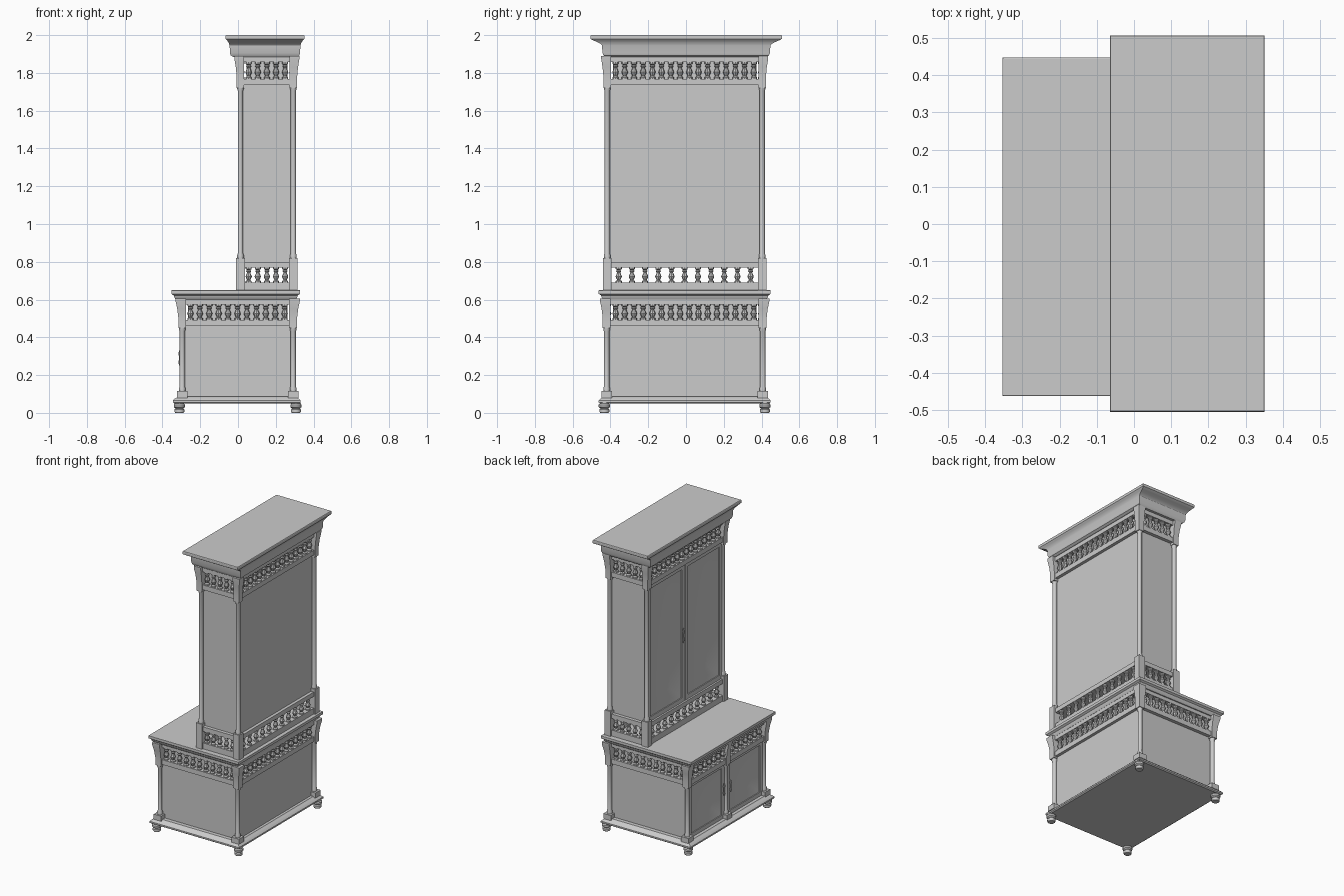
import bpy, bmesh
from math import sin, cos, tau

cube = bpy.data.objects.get("Cube")
if cube:
    bpy.data.objects.remove(cube)

grey = bpy.data.materials.new("plain grey")
grey.use_nodes = True
GREY = (0.6, 0.6, 0.6, 1)
grey.diffuse_color = GREY
grey.node_tree.nodes["Principled BSDF"].inputs["Base Color"].default_value = GREY
CY = -0.007  # centre line of the carcass in y


def finish(name, bm):
    bmesh.ops.recalc_face_normals(bm, faces=bm.faces)
    mesh = bpy.data.meshes.new(name)
    bm.to_mesh(mesh)
    bm.free()
    mesh.materials.append(grey)
    obj = bpy.data.objects.new(name, mesh)
    bpy.context.collection.objects.link(obj)
    bpy.ops.object.select_all(action="DESELECT")
    bpy.context.view_layer.objects.active = obj
    obj.select_set(True)
    bpy.ops.object.shade_smooth_by_angle()
    return obj


def loft(bm, loops):
    """Skin a list of closed loops and cap both ends."""
    rings = [[bm.verts.new(p) for p in loop] for loop in loops]
    n = len(rings[0])
    for a, b in zip(rings, rings[1:]):
        for i in range(n):
            j = (i + 1) % n
            bm.faces.new((a[i], a[j], b[j], b[i]))
    bm.faces.new(rings[0])
    bm.faces.new(rings[-1])


def flat_rect(x0, x1, y0, y1, z):
    return [(x0, y0, z), (x1, y0, z), (x1, y1, z), (x0, y1, z)]


def box(bm, x0, x1, y0, y1, z0, z1):
    loft(bm, [flat_rect(x0, x1, y0, y1, z) for z in (z0, z1)])


def lathe(bm, x, y, profile, n=10):
    loft(bm, [[(x + r * cos(tau * i / n), y + r * sin(tau * i / n), z)
               for i in range(n)] for r, z in profile])


def moulding(name, cx, cy, profile):
    """Rectangular moulding from (half x, half y, z) steps."""
    bm = bmesh.new()
    loft(bm, [flat_rect(cx - hx, cx + hx, cy - hy, cy + hy, z) for hx, hy, z in profile])
    finish(name, bm)


def slab(name, *dims):
    bm = bmesh.new()
    box(bm, *dims)
    finish(name, bm)


# Turned baluster: (radius, height fraction)
BALUSTER = [(0.016, 0), (0.016, 0.1), (0.008, 0.16), (0.013, 0.28), (0.017, 0.4),
            (0.012, 0.55), (0.008, 0.66), (0.014, 0.76), (0.009, 0.84), (0.016, 0.9), (0.016, 1)]


def balustrade(name, x0, x1, hy, low, z0, z1, high, nx, ny):
    """Rails and balusters on all four sides of a rectangle."""
    rails, turned = bmesh.new(), bmesh.new()
    y0, y1, t = CY - hy, CY + hy, 0.018
    for a, b in ((low, z0), (z1, high)):
        for y in (y0, y1):
            box(rails, x0 - t, x1 + t, y - t, y + t, a, b)
        for x in (x0, x1):
            box(rails, x - t, x + t, y0 - t, y1 + t, a, b)
    spots = [(x0 + (x1 - x0) * (i + 0.8) / (nx + 0.6), y) for i in range(nx) for y in (y0, y1)]
    spots += [(x, y0 + (y1 - y0) * (i + 0.8) / (ny + 0.6)) for i in range(ny) for x in (x0, x1)]
    for x, y in spots:
        lathe(turned, x, y, [(r, z0 + f * (z1 - z0)) for r, f in BALUSTER], 8)
    finish(name + "_rails", rails)
    finish(name + "_balusters", turned)


def corners(x0, x1, hy):
    return [(x, CY + s * hy, sx, s) for x, sx in ((x0, -1), (x1, 1)) for s in (-1, 1)]


def blocks(name, places, half, z0, z1, flare=0.0):
    """Square blocks; the outer sides can flare out towards the top."""
    bm = bmesh.new()
    for x, y, sx, sy in places:
        loops = []
        for f, z in ((0, z0), (0, z0 + 0.35 * (z1 - z0)), (0.4, z0 + 0.65 * (z1 - z0)),
                     (1, z1 - 0.015), (1, z1)):
            e = flare * f
            loops.append(flat_rect(x - half - e * (sx < 0), x + half + e * (sx > 0),
                                   y - half - e * (sy < 0), y + half + e * (sy > 0), z))
        loft(bm, loops)
    finish(name, bm)


def posts(name, places, r, z0, z1):
    bm = bmesh.new()
    for x, y, *_ in places:
        lathe(bm, x, y, [(r * 1.25, z0), (r * 1.25, z0 + 0.015), (r, z0 + 0.025),
                         (r, z1 - 0.025), (r * 1.25, z1 - 0.015), (r * 1.25, z1)], 16)
    finish(name, bm)


def door(name, x, y0, y1, z0, z1, frame, bevel, depth):
    """Door on the -x side with a wide bevel down to a sunken panel."""
    bm = bmesh.new()

    def rect(px, m):
        return [(px, y0 + m, z0 + m), (px, y1 - m, z0 + m), (px, y1 - m, z1 - m), (px, y0 + m, z1 - m)]
    loft(bm, [rect(x + 0.04, 0), rect(x, 0), rect(x, frame), rect(x + 0.006, frame),
              rect(x + depth, frame + bevel)])
    finish(name, bm)


# Feet
lower = corners(-0.295, 0.292, 0.413)
feet = bmesh.new()
for x, y, sx, sy in lower:
    lathe(feet, x + 0.015 * sx, y + 0.012 * sy,
          [(0.022, 0), (0.026, 0.006), (0.026, 0.018), (0.021, 0.024), (0.03, 0.031),
           (0.03, 0.043), (0.024, 0.05), (0.024, 0.056)], 16)
finish("feet", feet)

# Lower cabinet
moulding("base_moulding", -0.007, CY, [(0.33, 0.447, 0.05), (0.338, 0.455, 0.056), (0.338, 0.455, 0.066),
                                       (0.328, 0.445, 0.076), (0.318, 0.435, 0.08), (0.31, 0.427, 0.088)])
slab("lower_body", -0.26, 0.285, CY - 0.4, CY + 0.4, 0.08, 0.47)
slab("lower_frieze_back", -0.265, 0.262, CY - 0.38, CY + 0.38, 0.46, 0.61)
middle = [(-0.295, CY, -1, 0)]
blocks("lower_base_blocks", lower + middle, 0.028, 0.08, 0.115)
posts("lower_posts", lower + middle, 0.014, 0.115, 0.455)
blocks("lower_frieze_blocks", lower + middle, 0.021, 0.45, 0.605, 0.014)
balustrade("lower_frieze", -0.292, 0.287, 0.405, 0.46, 0.493, 0.575, 0.605, 11, 16)
for side, s in (("right", -1), ("left", 1)):
    ys = sorted((CY + s * 0.015, CY + s * 0.4))
    door("lower_door_" + side, -0.295, *ys, 0.085, 0.465, 0.03, 0.07, 0.025)
    knob = bmesh.new()
    lathe(knob, -0.308, CY + s * 0.035, [(0.004, 0.25), (0.007, 0.265), (0.004, 0.29), (0.007, 0.315), (0.004, 0.33)], 8)
    finish("lower_handle_" + side, knob)

# Table top
moulding("table_top", -0.012, CY, [(0.318, 0.43, 0.6), (0.325, 0.44, 0.612), (0.328, 0.443, 0.622),
                                   (0.341, 0.455, 0.63), (0.341, 0.455, 0.648), (0.338, 0.452, 0.65)])

# Open gallery under the upper cabinet
upper = corners(0.013, 0.293, 0.41)
blocks("gallery_blocks", upper, 0.023, 0.65, 0.82)
balustrade("gallery", 0.018, 0.288, 0.405, 0.65, 0.69, 0.77, 0.8, 5, 11)

# Upper cabinet
slab("upper_body", 0.045, 0.285, CY - 0.4, CY + 0.4, 0.77, 1.75)
slab("upper_frieze_back", 0.045, 0.262, CY - 0.38, CY + 0.38, 1.74, 1.9)
posts("upper_posts", upper, 0.014, 0.82, 1.73)
blocks("upper_frieze_blocks", upper, 0.02, 1.72, 1.89, 0.012)
balustrade("upper_frieze", 0.018, 0.288, 0.405, 1.735, 1.768, 1.857, 1.89, 5, 16)
for side, s in (("right", -1), ("left", 1)):
    ys = sorted((CY + s * 0.003, CY + s * 0.4))
    door("upper_door_" + side, 0.012, *ys, 0.8, 1.735, 0.03, 0.09, 0.03)
lock = bmesh.new()
lathe(lock, 0.01, CY + 0.02, [(0.003, 1.2), (0.006, 1.22), (0.004, 1.25), (0.006, 1.28), (0.003, 1.3)], 8)
finish("upper_handle", lock)

# Cornice
moulding("cornice", 0.143, 0.001, [(0.17, 0.432, 1.885), (0.182, 0.438, 1.893), (0.186, 0.443, 1.905),
                                   (0.187, 0.446, 1.945), (0.19, 0.452, 1.953), (0.194, 0.468, 1.962),
                                   (0.199, 0.487, 1.97), (0.203, 0.497, 1.974), (0.208, 0.506, 1.98),
                                   (0.208, 0.506, 1.997), (0.206, 0.504, 2.0)])
